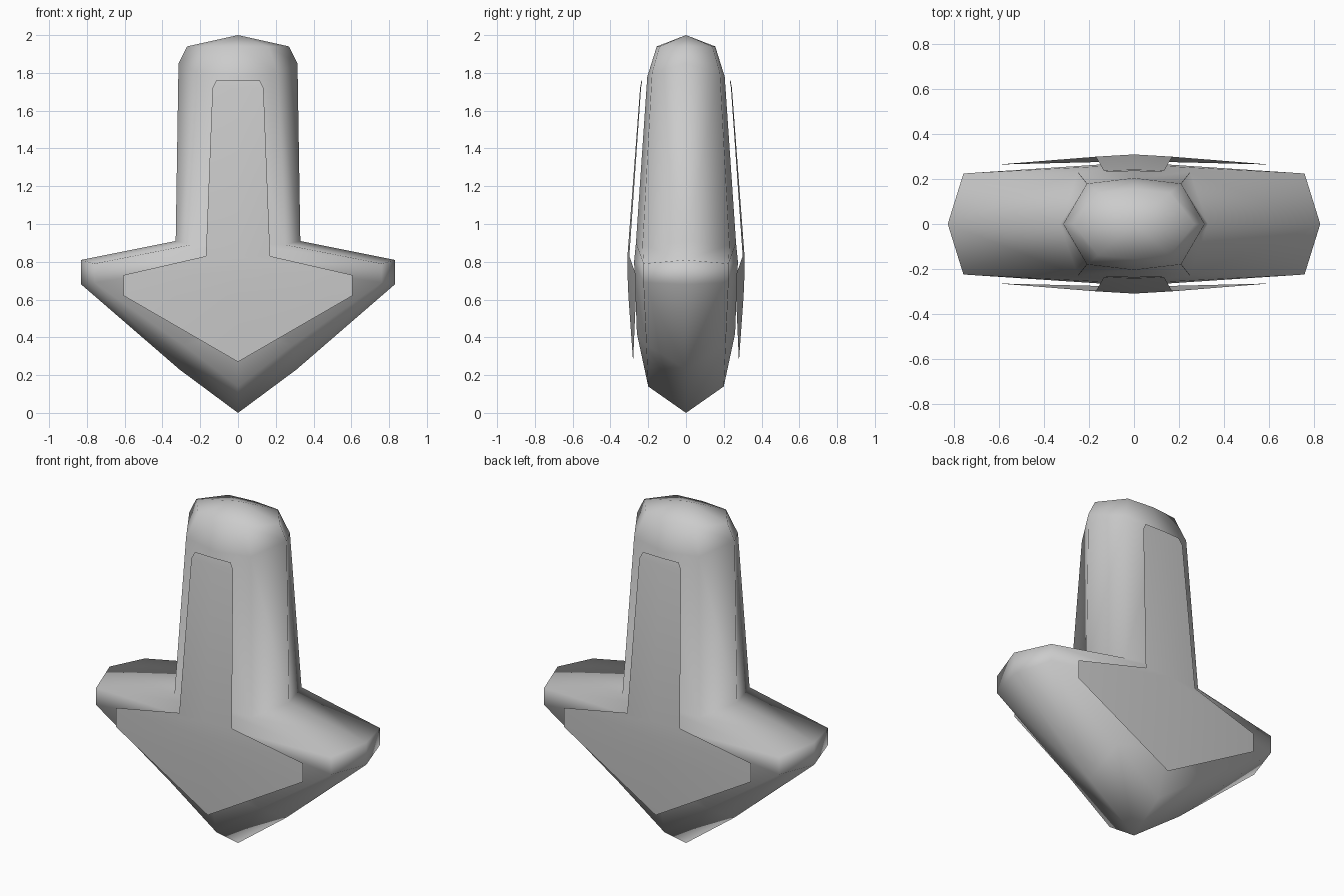
import bpy
import math

cube = bpy.data.objects.get("Cube")
if cube:
    bpy.data.objects.remove(cube, do_unlink=True)

GREY = (0.6, 0.6, 0.6, 1.0)
grey = bpy.data.materials.new("plain grey")
grey.use_nodes = True
grey.diffuse_color = GREY
bsdf = grey.node_tree.nodes["Principled BSDF"]
bsdf.inputs["Base Color"].default_value = GREY
bsdf.inputs["Roughness"].default_value = 0.6


def loft(name, rows, mirror_y):
    """Skin rows of points running from the outer edge to the centre line."""
    verts, faces, index = [], [], {}

    def vert(p):
        if p not in index:
            index[p] = len(verts)
            verts.append(p)
        return index[p]

    for low, high in zip(rows, rows[1:]):
        for j in range(len(low) - 1):
            loop = [vert(p) for p in (low[j], low[j + 1], high[j + 1], high[j])]
            loop = list(dict.fromkeys(loop))
            if len(loop) > 2:
                faces.append(loop)
    mesh = bpy.data.meshes.new(name)
    mesh.from_pydata(verts, [], faces)
    mesh.materials.append(grey)
    for face in mesh.polygons:
        face.use_smooth = True
    obj = bpy.data.objects.new(name, mesh)
    bpy.context.collection.objects.link(obj)
    mirror = obj.modifiers.new("mirror", "MIRROR")
    mirror.use_axis = (True, mirror_y, False)
    mirror.merge_threshold = 0.001
    return obj


# Arrow body: middle outline, bevel edge, centre line
tip, crown = (0, 0, 0), (0, 0, 2)
loft("arrow_body", [
    [tip, (0, 0.2, 0.14), (0, 0.26, 0.42)],
    [(0.31, 0, 0.23), (0.29, 0.21, 0.36), (0, 0.26, 0.42)],
    [(0.83, 0, 0.68), (0.76, 0.225, 0.69), (0, 0.27, 0.7)],
    [(0.83, 0, 0.81), (0.76, 0.225, 0.79), (0, 0.275, 0.8)],
    [(0.33, 0, 0.91), (0.25, 0.23, 0.89), (0, 0.265, 0.9)],
    [(0.315, 0, 1.85), (0.21, 0.18, 1.8), (0, 0.205, 1.78)],
    [(0.27, 0, 1.94), (0.16, 0.14, 1.94), (0, 0.155, 1.94)],
    [crown, crown, crown],
], True)

# Thin arrow plates floating just off the two faces
point = (0, 0.28, 0.27)
plate_rows = [
    [point, point],
    [(0.605, 0.265, 0.62), (0, 0.305, 0.62)],
    [(0.605, 0.265, 0.73), (0, 0.31, 0.74)],
    [(0.17, 0.3, 0.83), (0, 0.31, 0.83)],
    [(0.135, 0.238, 1.72), (0, 0.243, 1.72)],
    [(0.115, 0.232, 1.76), (0, 0.236, 1.76)],
]
loft("back_plate", plate_rows, False)
front = loft("front_plate", plate_rows, False)
front.rotation_euler.z = math.pi
